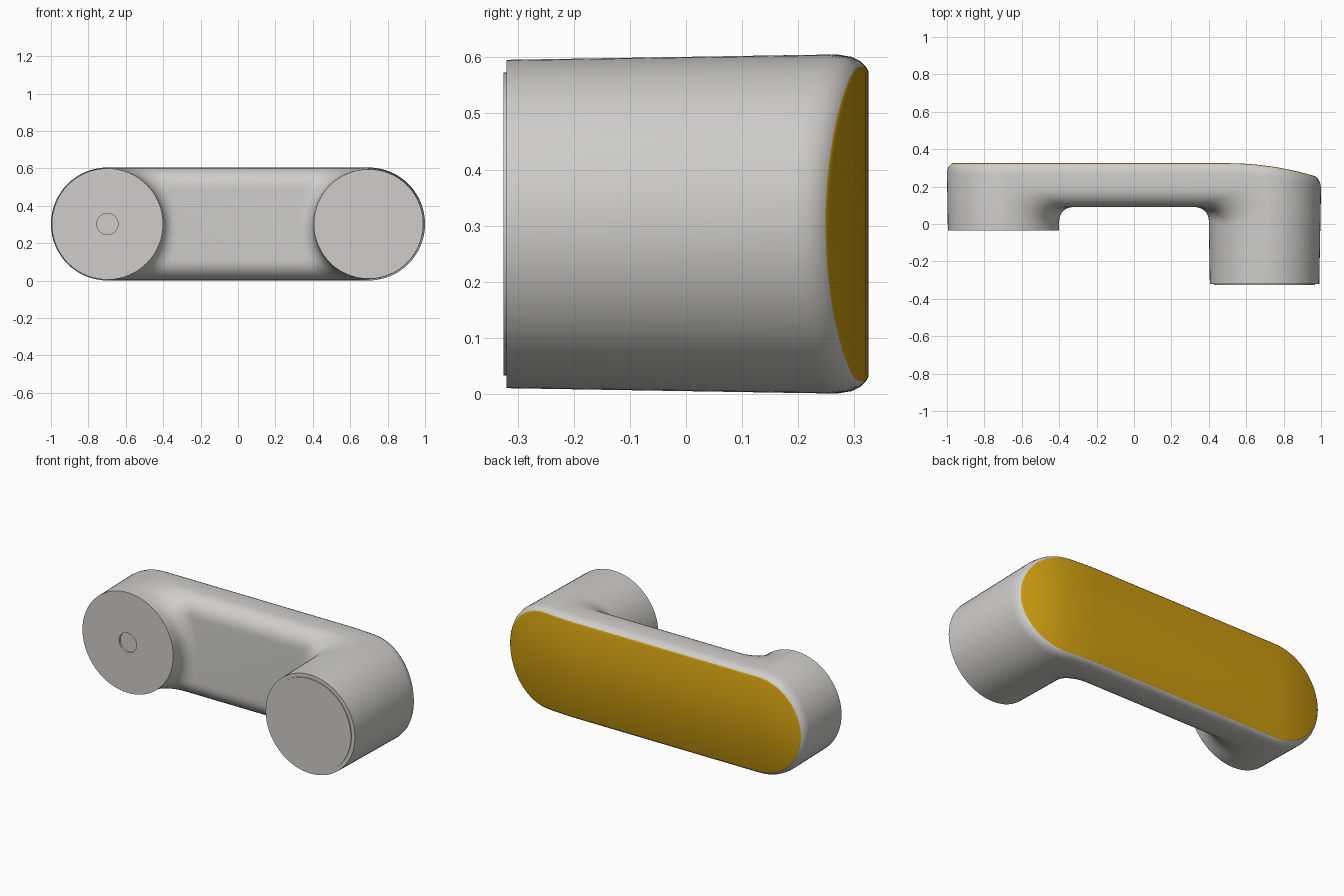
import bpy, bmesh
from math import sin, cos, pi, sqrt

if "Cube" in bpy.data.objects:
    bpy.data.objects.remove(bpy.data.objects["Cube"], do_unlink=True)


def material(name, color, roughness):
    m = bpy.data.materials.new(name)
    m.use_nodes = True
    m.diffuse_color = color
    bsdf = next(n for n in m.node_tree.nodes if n.type == 'BSDF_PRINCIPLED')
    bsdf.inputs["Base Color"].default_value = color
    bsdf.inputs["Roughness"].default_value = roughness
    return m


grey = material("light grey", (0.62, 0.615, 0.60, 1), 0.5)
gold = material("gold", (0.60, 0.33, 0.005, 1), 0.5)

CX, CZ = 0.698, 0.303            # post centres and mid height
FRONT = {-1: -0.035, 1: -0.32}   # front of right and left post
BAR_FRONT, ROUND = 0.09, 0.10
N = 32                           # segments in a half circle
ANGLES = [-pi / 2 + pi * i / N for i in range(N + 1)]


def radius(y):
    """Slight draft towards the front."""
    return 0.302 + 0.0165 * (min(y, 0.25) - 0.25)


def back_y(x):
    """Flat back that curves away at one end."""
    return 0.325 - 0.07 * (max(0, x - 0.5) / 0.47) ** 2


bm = bmesh.new()


def vert(x, y, z):
    return bm.verts.new((x, y, z + CZ))


def face(verts, mat=0):
    f = bm.faces.new(verts)
    f.material_index = mat
    f.smooth = True


def strip(a, b, mat=0):
    for i in range(len(a) - 1):
        face((a[i], a[i + 1], b[i + 1], b[i]), mat)


# Back outline: half circles joined by straight runs, listed counterclockwise
EXTRA = [0.66, 0.62, 0.58, 0.54, 0.5]


def back_ring(inset, drop):
    r = radius(0.25) - inset
    flat = [(CX + r * cos(t), r * sin(t)) for t in ANGLES]
    flat += [(x, r) for x in EXTRA]
    flat += [(-CX - r * cos(t), r * sin(t)) for t in reversed(ANGLES)]
    flat += [(x, -r) for x in reversed(EXTRA)]
    return [vert(x, back_y(x) - drop, z) for x, z in flat]


rings = [back_ring(*p) for p in ((0, 0.055), (0.004, 0.03), (0.012, 0.014),
                                 (0.022, 0.004), (0.03, 0))]
for i in range(len(rings) - 1):
    gold_edge = 1 if i == len(rings) - 2 else 0
    strip(rings[i] + rings[i][:1], rings[i + 1] + rings[i + 1][:1], gold_edge)

# Gold back panel: vertical strips between the upper and lower outline
last, E = rings[-1], len(EXTRA)
half = N // 2
upper = last[half:half + N + E + 1]
lower = [last[(half - i) % len(last)] for i in range(N + E + 1)]
for i in range(N + E):
    quad = (upper[i], upper[i + 1], lower[i + 1], lower[i])
    face(list(dict.fromkeys(quad)), 1)


# Inner surface: post wall, fillet, rounded bar front, fillet, post wall
def inner_path(t):
    s, c = abs(sin(t)), cos(t)
    over = max(0, s * radius(BAR_FRONT) - (radius(BAR_FRONT) - ROUND))
    bar = BAR_FRONT + ROUND - sqrt(max(0, ROUND ** 2 - over ** 2))
    fx, fy = 0.07 + 0.10 * s * s, 0.07 + 0.05 * s * s
    sides = []
    for side in (-1, 1):
        pts = [(CX - c * radius(FRONT[side]), FRONT[side])]
        for k in range(9):
            a = pi / 2 * k / 8
            y = bar - fy * (1 - sin(a))
            pts.append((CX - c * radius(y) - fx * (1 - cos(a)), y))
        sides.append([(side * x, y) for x, y in pts])
    path = sides[0] + sides[1][::-1]
    return [vert(x, y, sin(t) * radius(y)) for x, y in path]


paths = [inner_path(t) for t in ANGLES]
for a, b in zip(paths, paths[1:]):
    strip(a, b)

# Outer half walls of both posts
back = rings[0]
outer_back = {1: back[:N + 1], -1: back[N + 1 + E:2 * N + 2 + E][::-1]}
outer_front = {}
for side in (-1, 1):
    y = FRONT[side]
    r = radius(y)
    end = 0 if side < 0 else -1
    mid = [vert(side * (CX + r * cos(t)), y, r * sin(t)) for t in ANGLES[1:-1]]
    outer_front[side] = [paths[0][end]] + mid + [paths[-1][end]]
    strip(outer_front[side], outer_back[side])

# Flat top and bottom walls
face(paths[-1] + back[N:N + E + 2])
face(paths[0] + [back[0]] + back[2 * N + 2 + E:][::-1] + [back[2 * N + 1 + E]])

# Post front caps: recessed pin hole on one, raised pad on the other
for side, r, step in ((-1, 0.057, 0.012), (1, 0.27, -0.005)):
    end = 0 if side < 0 else -1
    rim = outer_front[side] + [p[end] for p in paths[1:-1]][::-1]
    loops = [rim]
    for dy in (0, step):
        y = FRONT[side] + dy
        loops.append([vert(side * CX + r * (v.co.x - side * CX) / radius(FRONT[side]), y,
                           r * (v.co.z - CZ) / radius(FRONT[side])) for v in rim])
    for a, b in zip(loops, loops[1:]):
        strip(a + a[:1], b + b[:1])
    face(loops[-1])

bmesh.ops.recalc_face_normals(bm, faces=bm.faces)
mesh = bpy.data.meshes.new("handle_body")
bm.to_mesh(mesh)
bm.free()
mesh.materials.append(grey)
mesh.materials.append(gold)
handle = bpy.data.objects.new("handle_body", mesh)
bpy.context.collection.objects.link(handle)
bpy.ops.object.select_all(action='DESELECT')
handle.select_set(True)
bpy.context.view_layer.objects.active = handle
bpy.ops.object.shade_smooth_by_angle(angle=pi / 6)
